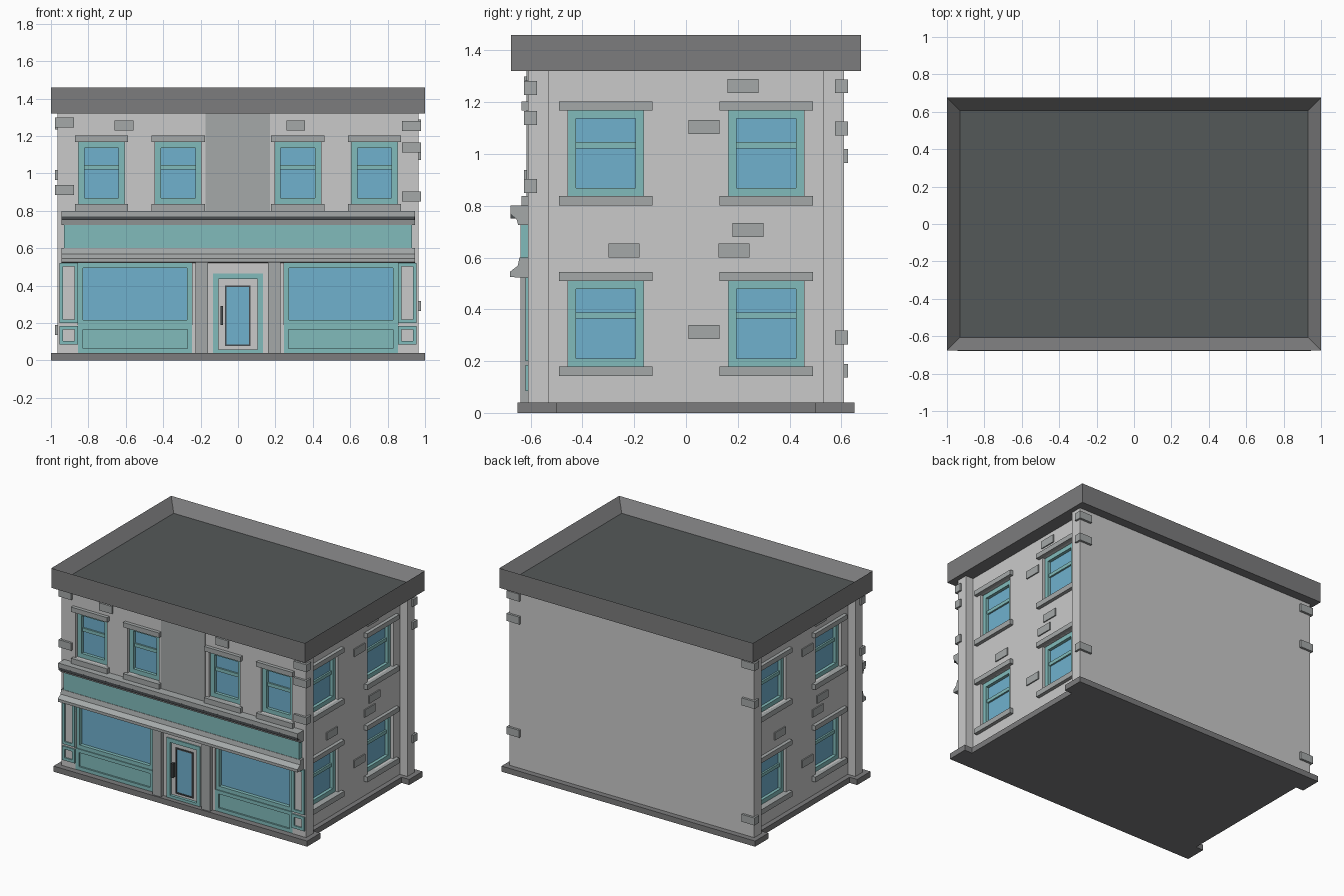
import bpy, bmesh
from mathutils import Vector

if "Cube" in bpy.data.objects:
    bpy.data.objects.remove(bpy.data.objects["Cube"])

# ---------- colours ----------
def mat(name, r, g, b):
    m = bpy.data.materials.new(name)
    lin = [((c / 255 + 0.055) / 1.055) ** 2.4 for c in (r, g, b)]
    m.diffuse_color = (*lin, 1)
    m.use_nodes = True
    m.node_tree.nodes["Principled BSDF"].inputs["Base Color"].default_value = m.diffuse_color
    return m

WALL = mat("light_wall", 202, 202, 202)
TRIM = mat("grey_trim", 165, 169, 169)
DARK = mat("dark_stone", 124, 124, 125)
ROOF = mat("roof_felt", 84, 88, 89)
TEAL = mat("teal_paint", 129, 187, 187)
GLASS = mat("blue_glass", 112, 177, 206)
IRON = mat("dark_iron", 72, 76, 78)

# ---------- helpers ----------
def place(face, u, d, z):
    """u runs along a facade, d points out of it."""
    return {"front": Vector((u, -0.61 - d, z)),
            "right": Vector((0.905 + d, u, z)),
            "left": Vector((-0.905 - d, -u, z)),
            "world": Vector((u, d, z))}[face]

parts = {}

def box(name, material, face, u0, u1, z0, z1, d0, d1):
    """Add a box to the named part."""
    bm = parts.setdefault(name, (bmesh.new(), material))[0]
    a, b = place(face, u0, d0, z0), place(face, u1, d1, z1)
    for v in bmesh.ops.create_cube(bm, size=1)["verts"]:
        v.co = Vector([(a[i] + b[i]) / 2 + v.co[i] * abs(b[i] - a[i]) for i in range(3)])

def ring(name, material, face, u0, u1, z0, z1, w, d0, d1):
    """Rectangular frame made of two posts and two rails."""
    box(name, material, face, u0, u0 + w, z0, z1, d0, d1)
    box(name, material, face, u1 - w, u1, z0, z1, d0, d1)
    box(name, material, face, u0 + w, u1 - w, z0, z0 + w, d0, d1)
    box(name, material, face, u0 + w, u1 - w, z1 - w, z1, d0, d1)

def make(name, bm, *materials):
    me = bpy.data.meshes.new(name)
    bmesh.ops.recalc_face_normals(bm, faces=bm.faces)
    bm.to_mesh(me)
    bm.free()
    for m in materials:
        me.materials.append(m)
    ob = bpy.data.objects.new(name, me)
    bpy.context.collection.objects.link(ob)
    return ob

def prism(name, outline, axis, lo, hi, material):
    """Extrude a 2D outline along z or x."""
    bm = bmesh.new()
    to3d = (lambda p: (p[0], p[1], lo)) if axis == "z" else (lambda p: (lo, p[0], p[1]))
    f = bm.faces.new([bm.verts.new(to3d(p)) for p in outline])
    ext = bmesh.ops.extrude_face_region(bm, geom=[f])["geom"]
    step = Vector((0, 0, hi - lo)) if axis == "z" else Vector((hi - lo, 0, 0))
    bmesh.ops.translate(bm, vec=step, verts=[v for v in ext if isinstance(v, bmesh.types.BMVert)])
    return make(name, bm, material)

def notched(x, xi, y, yi):
    """Rectangle with both sides set back between the corner piers."""
    half = [(x, -y), (x, -yi), (xi, -yi), (xi, yi), (x, yi), (x, y)]
    return half + [(-px, -py) for px, py in half]

# ---------- main masses ----------
body = prism("wall_body", notched(0.965, 0.905, 0.61, 0.53), "z", 0.03, 1.33, WALL)
prism("base_plinth", notched(1.0, 0.94, 0.65, 0.5), "z", 0, 0.04, DARK)

# parapet with sunken roof
bm = bmesh.new()
for v in bmesh.ops.create_cube(bm, size=1)["verts"]:
    v.co = Vector((v.co.x * 2, v.co.y * 1.35, 1.39 + v.co.z * 0.14))
top = max(bm.faces, key=lambda f: f.calc_center_median().z)
bmesh.ops.inset_region(bm, faces=[top], thickness=0.097)
bmesh.ops.translate(bm, vec=(0, 0, -0.08), verts=top.verts)
top.material_index = 1
make("parapet", bm, DARK, ROOF)

# ---------- sash windows ----------
def window(face, c, w, z):
    """Window with lintel and sill; c is the centre, z the sill's bottom."""
    h = w / 2
    a, b = z + 0.037, z + 0.368
    box("cutter", None, face, c - h, c + h, a, b, -0.06, 0.05)
    ring("window_frames", TEAL, face, c - h, c + h, a, b, 0.031, -0.065, -0.02)
    box("window_bars", TEAL, face, c - h + 0.03, c + h - 0.03, z + 0.222, z + 0.246, -0.065, -0.03)
    box("window_glass", GLASS, face, c - h + 0.02, c + h - 0.02, a + 0.02, b - 0.02, -0.065, -0.042)
    o = h + (0.034 if face != "front" else 0.02)
    box("window_sills", TRIM, face, c - o, c + o, z, a, -0.03, 0.025)
    box("window_lintels", TRIM, face, c - o, c + o, b, z + 0.402, -0.03, 0.025)

for c in (-0.73, -0.32, 0.32, 0.73):
    window("front", c, 0.245, 0.80)
for face in ("left", "right"):
    for c in (-0.31, 0.31):
        for z in (0.142, 0.80):
            window(face, c, 0.293, z)

# ---------- scattered bricks ----------
for face in ("left", "right"):
    for u, z in ((0.16, 1.235), (0.01, 1.077), (0.18, 0.68), (0.125, 0.60), (-0.30, 0.60), (0.01, 0.285)):
        box("side_bricks", TRIM, face, u, u + 0.12, z, z + 0.054, -0.01, 0.008)
for u in (-0.61, 0.308):
    box("front_bricks", TRIM, "front", u - 0.05, u + 0.05, 1.23, 1.284, -0.01, 0.012)

# corner blocks
for sx, sy, heights in ((1, -1, (1.228, 1.112, 0.85)), (-1, -1, (1.246, 0.885)),
                        (1, 1, (1.235, 1.072, 0.265)), (-1, 1, (1.235, 0.966, 0.136))):
    for z in heights:
        box("corner_blocks", TRIM, "world", sx * 0.877, sx * 0.978, z, z + 0.053, sy * 0.575, sy * 0.626)

# ---------- upper front panel ----------
box("centre_panel", TRIM, "front", -0.175, 0.172, 0.79, 1.325, -0.01, 0.006)

# ---------- shop front ----------
box("sign_board", TEAL, "front", -0.93, 0.93, 0.59, 0.73, -0.01, 0.03)
prism("upper_ledge", [(-0.60, 0.80), (-0.677, 0.80), (-0.677, 0.77), (-0.655, 0.75), (-0.648, 0.725),
                      (-0.60, 0.725)], "x", -0.945, 0.945, TRIM)
prism("lower_ledge", [(-0.60, 0.60), (-0.643, 0.60), (-0.65, 0.568), (-0.68, 0.545), (-0.68, 0.525),
                      (-0.60, 0.52)], "x", -0.945, 0.945, TRIM)
box("ledge_shadow_strip", IRON, "front", -0.943, 0.943, 0.75, 0.77, 0.04, 0.0672)

for s in (-1, 1):
    lo, hi = sorted((s * 0.245, s * 0.855))
    # display window
    box("cutter", None, "front", lo, hi, 0.03, 0.52, -0.06, 0.05)
    box("shop_stall_panel", TEAL, "front", lo, hi, 0.03, 0.19, -0.065, -0.015)
    ring("shop_stall_moulding", TEAL, "front", lo, hi, 0.04, 0.19, 0.025, -0.02, -0.003)
    ring("shop_window_frame", TEAL, "front", lo, hi, 0.19, 0.52, 0.027, -0.065, -0.01)
    box("shop_window_glass", GLASS, "front", lo + 0.02, hi - 0.02, 0.2, 0.5, -0.065, -0.035)
    # pillars beside the door
    box("door_pillars", TRIM, "front", s * 0.16, s * 0.226, 0.03, 0.53, -0.01, 0.03)
    # corner pilasters: teal border around pale panels
    a, b = sorted((s * 0.855, s * 0.955))
    ring("pilaster_frames", TEAL, "front", a, b, 0.20, 0.522, 0.02, -0.01, 0.009)
    ring("pilaster_frames", TEAL, "front", a, b, 0.085, 0.185, 0.02, -0.01, 0.009)

# ---------- door ----------
box("cutter", None, "front", -0.105, 0.105, 0.03, 0.437, -0.03, 0.05)
ring("door_frame", TEAL, "front", -0.133, 0.133, 0.03, 0.465, 0.029, -0.02, 0.008)
box("door_leaf", WALL, "front", -0.105, 0.105, 0.035, 0.437, -0.035, -0.012)
ring("door_glass_frame", IRON, "front", -0.07, 0.068, 0.077, 0.402, 0.009, -0.03, -0.004)
box("door_glass", GLASS, "front", -0.066, 0.064, 0.08, 0.398, -0.03, -0.009)
box("door_handle", IRON, "front", -0.094, -0.079, 0.19, 0.29, -0.02, 0.012)

# ---------- build parts, cut the openings ----------
for name, (bm, material) in parts.items():
    ob = make(name, bm, *([material] if material else []))
    if name == "cutter":
        cutter = ob
cutter.hide_render = True
mod = body.modifiers.new("openings", "BOOLEAN")
mod.operation, mod.solver, mod.object = "DIFFERENCE", "EXACT", cutter
bpy.context.view_layer.update()
cut = bpy.data.meshes.new_from_object(body.evaluated_get(bpy.context.evaluated_depsgraph_get()))
body.modifiers.clear()
body.data = cut
bpy.data.objects.remove(cutter)
